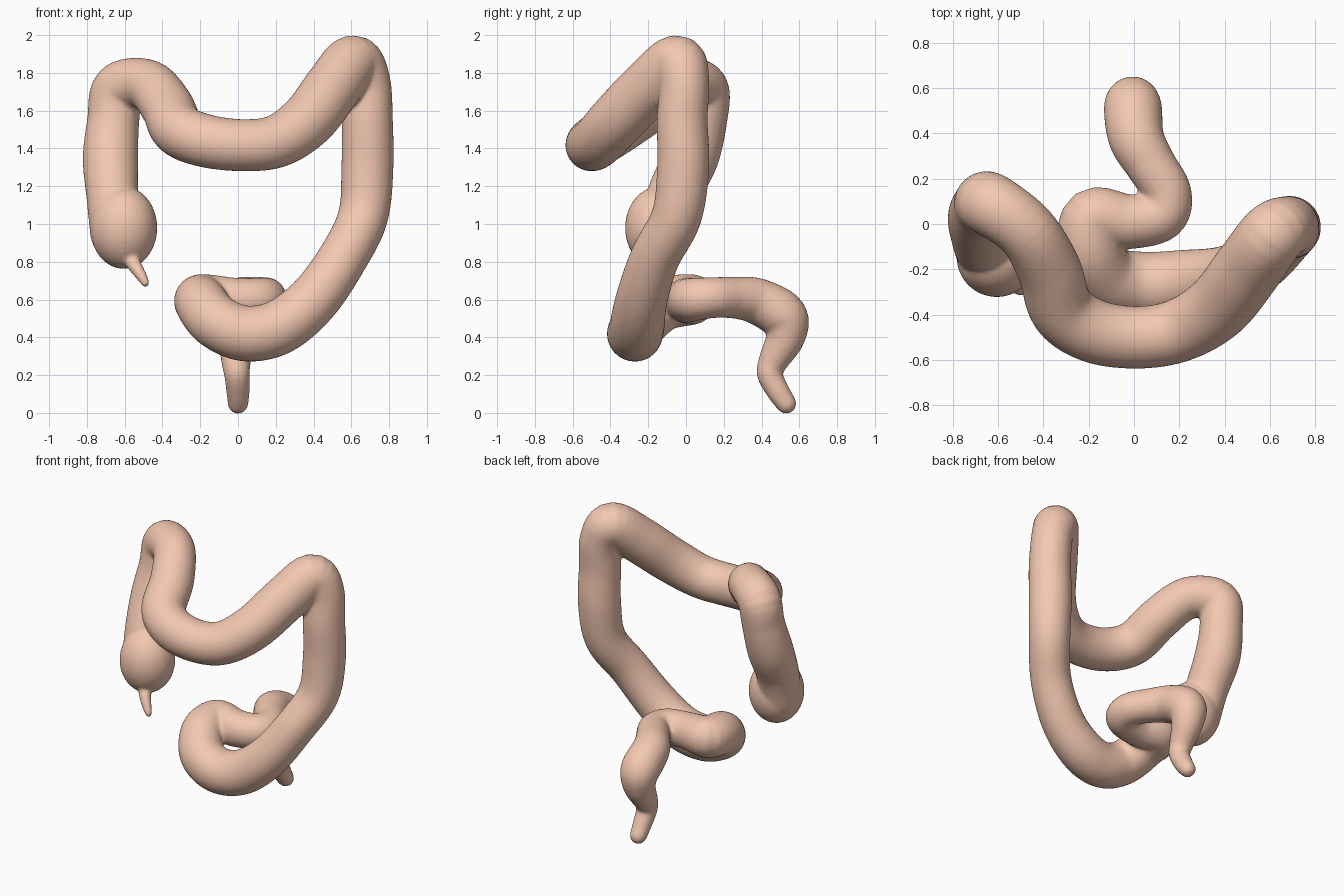
import bpy, bmesh, math
from mathutils import Vector, Matrix

if "Cube" in bpy.data.objects:
    bpy.data.objects.remove(bpy.data.objects["Cube"])

SIDES = 28


def catmull(pts, steps):
    """Smooth x, y, z, radius samples through the given points."""
    p = [Vector(q) for q in pts]
    p = [2 * p[0] - p[1]] + p + [2 * p[-1] - p[-2]]
    out = []
    for i in range(1, len(p) - 2):
        a, b, c, d = p[i - 1:i + 3]
        for k in range(steps):
            t = k / steps
            out.append(0.5 * (2 * b + (c - a) * t + (2 * a - 5 * b + 4 * c - d) * t * t
                              + (3 * b - a - 3 * c + d) * t ** 3))
    out.append(p[-2])
    return [(v.to_3d(), v[3] + 0.003) for v in out]


def tube(bm, pts, steps=6):
    """Sweep a circle along the path and close it with rounded ends."""
    s = catmull(pts, steps)

    def cap(end, nxt):
        d = (end[0] - nxt[0]).normalized()
        r = end[1]
        return [(end[0] + d * r * math.sin(a), r * math.cos(a)) for a in (0.4, 0.8, 1.15, 1.45)]

    s = cap(s[0], s[1])[::-1] + s + cap(s[-1], s[-2])
    side = None
    rings = []
    for i, (c, r) in enumerate(s):
        t = (s[min(i + 1, len(s) - 1)][0] - s[max(i - 1, 0)][0]).normalized()
        side = t.orthogonal() if side is None else side - t * side.dot(t)
        side.normalize()
        up = t.cross(side)
        rings.append([bm.verts.new(c + r * (side * math.cos(a) + up * math.sin(a)))
                      for a in (2 * math.pi * k / SIDES for k in range(SIDES))])
    for r0, r1 in zip(rings, rings[1:]):
        for k in range(SIDES):
            n = (k + 1) % SIDES
            bm.faces.new((r0[k], r0[n], r1[n], r1[k]))
    bm.faces.new(rings[0][::-1])
    bm.faces.new(rings[-1])


bm = bmesh.new()

# ascending, transverse, descending and sigmoid colon, then rectum
tube(bm, [
    (-0.645, -0.13, 0.95, 0.135), (-0.665, -0.07, 1.15, 0.135), (-0.675, 0.025, 1.35, 0.144),
    (-0.66, 0.08, 1.55, 0.135), (-0.63, 0.085, 1.715, 0.137), (-0.475, -0.03, 1.735, 0.132),
    (-0.375, -0.20, 1.62, 0.138), (-0.315, -0.38, 1.50, 0.14), (-0.17, -0.475, 1.44, 0.138),
    (0.03, -0.50, 1.417, 0.135), (0.21, -0.465, 1.44, 0.138), (0.37, -0.365, 1.55, 0.145),
    (0.50, -0.20, 1.72, 0.148), (0.61, -0.05, 1.855, 0.143), (0.675, -0.01, 1.75, 0.13),
    (0.685, -0.02, 1.55, 0.132), (0.685, -0.015, 1.30, 0.135), (0.662, -0.05, 1.04, 0.13),
    (0.555, -0.165, 0.82, 0.128), (0.40, -0.235, 0.60, 0.135), (0.22, -0.26, 0.455, 0.143),
    (0.04, -0.27, 0.42, 0.145), (-0.11, -0.24, 0.48, 0.142), (-0.19, -0.12, 0.575, 0.138),
    (-0.18, 0.025, 0.60, 0.132), (-0.02, 0.01, 0.595, 0.118), (0.12, 0.04, 0.60, 0.112),
    (0.145, 0.14, 0.61, 0.105), (0.075, 0.26, 0.61, 0.108), (0.01, 0.38, 0.59, 0.12),
    (-0.005, 0.515, 0.51, 0.125), (-0.005, 0.525, 0.40, 0.102), (-0.01, 0.46, 0.27, 0.075),
    (-0.005, 0.445, 0.20, 0.065), (0.0, 0.49, 0.11, 0.058), (0.0, 0.53, 0.05, 0.052)])

# cecum
bmesh.ops.create_uvsphere(bm, u_segments=32, v_segments=20, radius=1,
                          matrix=Matrix.Translation((-0.605, -0.145, 0.98))
                          @ Matrix.Diagonal((0.178, 0.178, 0.218, 1)))

# appendix
tube(bm, [(-0.58, -0.20, 0.84, 0.045), (-0.55, -0.25, 0.785, 0.036),
          (-0.515, -0.28, 0.73, 0.028), (-0.49, -0.295, 0.688, 0.02)], 4)

bmesh.ops.recalc_face_normals(bm, faces=bm.faces)
mesh = bpy.data.meshes.new("large_intestine")
bm.to_mesh(mesh)
bm.free()
obj = bpy.data.objects.new("large_intestine", mesh)
bpy.context.collection.objects.link(obj)

# fuse the parts into one soft skin
remesh = obj.modifiers.new("fuse", 'REMESH')
remesh.mode = 'VOXEL'
remesh.voxel_size = 0.012
remesh.use_smooth_shade = True
soften = obj.modifiers.new("soften", 'SMOOTH')
soften.factor = 0.5
soften.iterations = 5

mat = bpy.data.materials.new("flesh")
mat.diffuse_color = (0.90, 0.58, 0.44, 1)
mat.use_nodes = True
mat.node_tree.nodes["Principled BSDF"].inputs["Base Color"].default_value = mat.diffuse_color
mesh.materials.append(mat)
mesh.shade_smooth()
